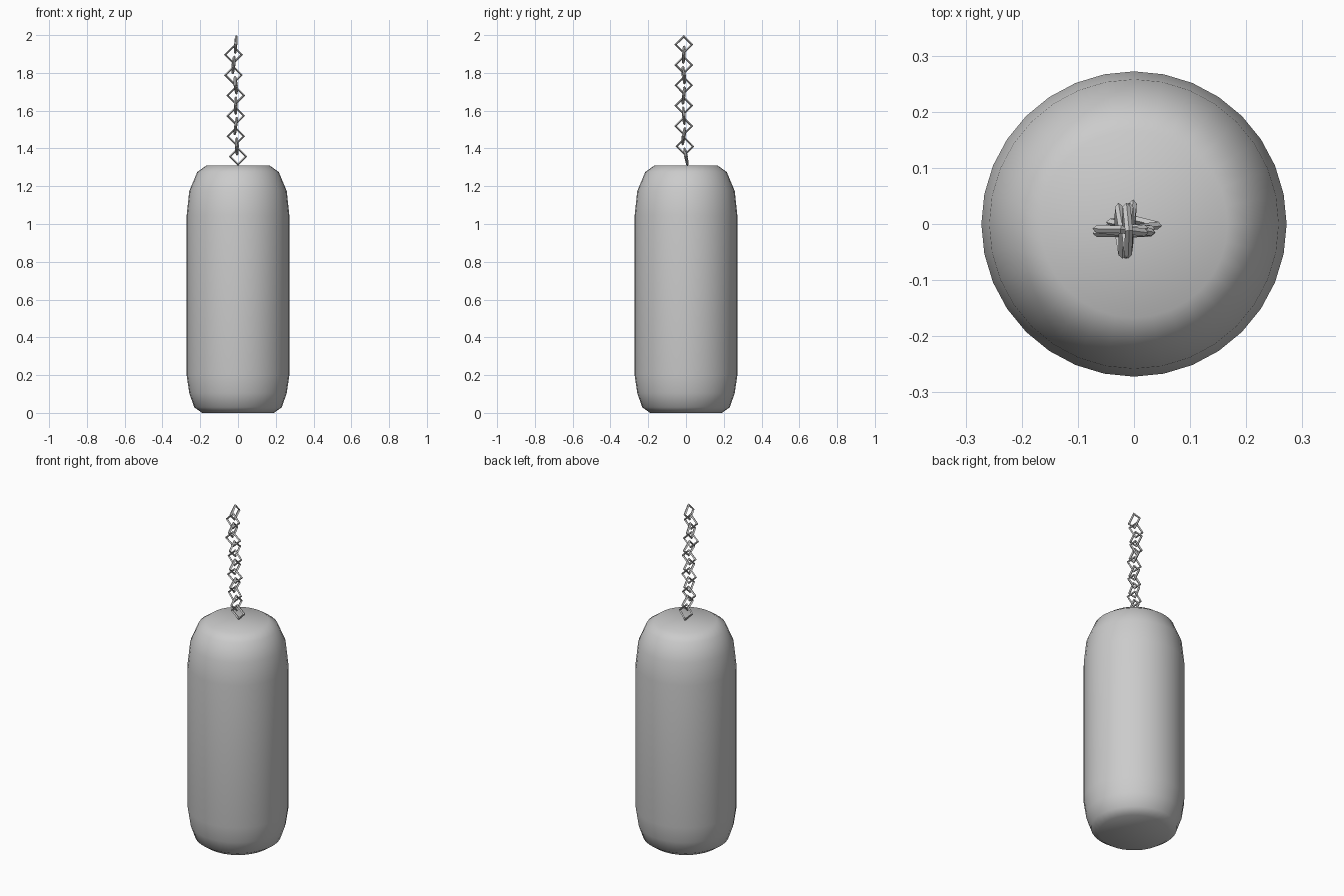
import bpy, bmesh, math, random
from mathutils import Matrix, Vector

if "Cube" in bpy.data.objects:
    bpy.data.objects.remove(bpy.data.objects["Cube"], do_unlink=True)
random.seed(4)


def material(name, rgb):
    m = bpy.data.materials.new(name)
    m.use_nodes = True
    m.diffuse_color = (*rgb, 1)
    m.node_tree.nodes["Principled BSDF"].inputs["Base Color"].default_value = (*rgb, 1)
    return m


grey = material("plain grey", (0.6, 0.6, 0.6))


def make_object(name, bm):
    bmesh.ops.recalc_face_normals(bm, faces=bm.faces)
    mesh = bpy.data.meshes.new(name)
    bm.to_mesh(mesh)
    bm.free()
    mesh.materials.append(grey)
    obj = bpy.data.objects.new(name, mesh)
    bpy.context.collection.objects.link(obj)
    return obj


def skin(bm, rings, closed=False):
    """Join neighbouring vertex rings with quads."""
    n = len(rings[0])
    for i in range(len(rings) if closed else len(rings) - 1):
        a, b = rings[i], rings[(i + 1) % len(rings)]
        for j in range(n):
            k = (j + 1) % n
            bm.faces.new((a[j], a[k], b[k], b[j]))


# Bag: rounded cylinder turned from a (radius, height) profile
SIDES = 32
profile = [(0.19, 0), (0.232, 0.03), (0.258, 0.105), (0.272, 0.2),
           (0.272, 1.045), (0.258, 1.175), (0.216, 1.275), (0.167, 1.31)]
bm = bmesh.new()
rings = [[bm.verts.new((r * math.cos(math.tau * i / SIDES),
                        r * math.sin(math.tau * i / SIDES), z))
          for i in range(SIDES)] for r, z in profile]
skin(bm, rings)
bm.faces.new(rings[0])
bm.faces.new(rings[-1])
for f in bm.faces:
    f.smooth = True
make_object("punching_bag", bm)


# Chain: square links standing on a corner, alternately turned a quarter
def chain_link(name, centre, turn, lean):
    bm = bmesh.new()
    rings = []
    for i in range(4):
        a = i * math.pi / 2
        out = Vector((math.cos(a), 0, math.sin(a)))
        rings.append([bm.verts.new(out * (0.043 + 0.007 * math.cos(b))
                                   + Vector((0, 0.007 * math.sin(b), 0)))
                      for b in (math.pi * q / 2 for q in range(4))])
    skin(bm, rings, closed=True)
    obj = make_object(name, bm)
    obj.matrix_world = (Matrix.Translation(centre) @ Matrix.Rotation(turn, 4, "Z")
                        @ Matrix.Rotation(lean, 4, "X"))


LINKS = 12
for i in range(LINKS):
    z = 1.357 + i * (1.95 - 1.357) / (LINKS - 1)
    sway = -0.012 * min(i, 2) / 2
    turn = (i % 2) * math.pi / 2 + random.uniform(-0.12, 0.12)
    lean = 0.18 if i == 0 else random.uniform(-0.15, 0.15)
    x = sway - (0.012 if i in (8, 9, 10) else 0)
    chain_link(f"chain_link_{i + 1}", (x, sway, z), turn, lean)
